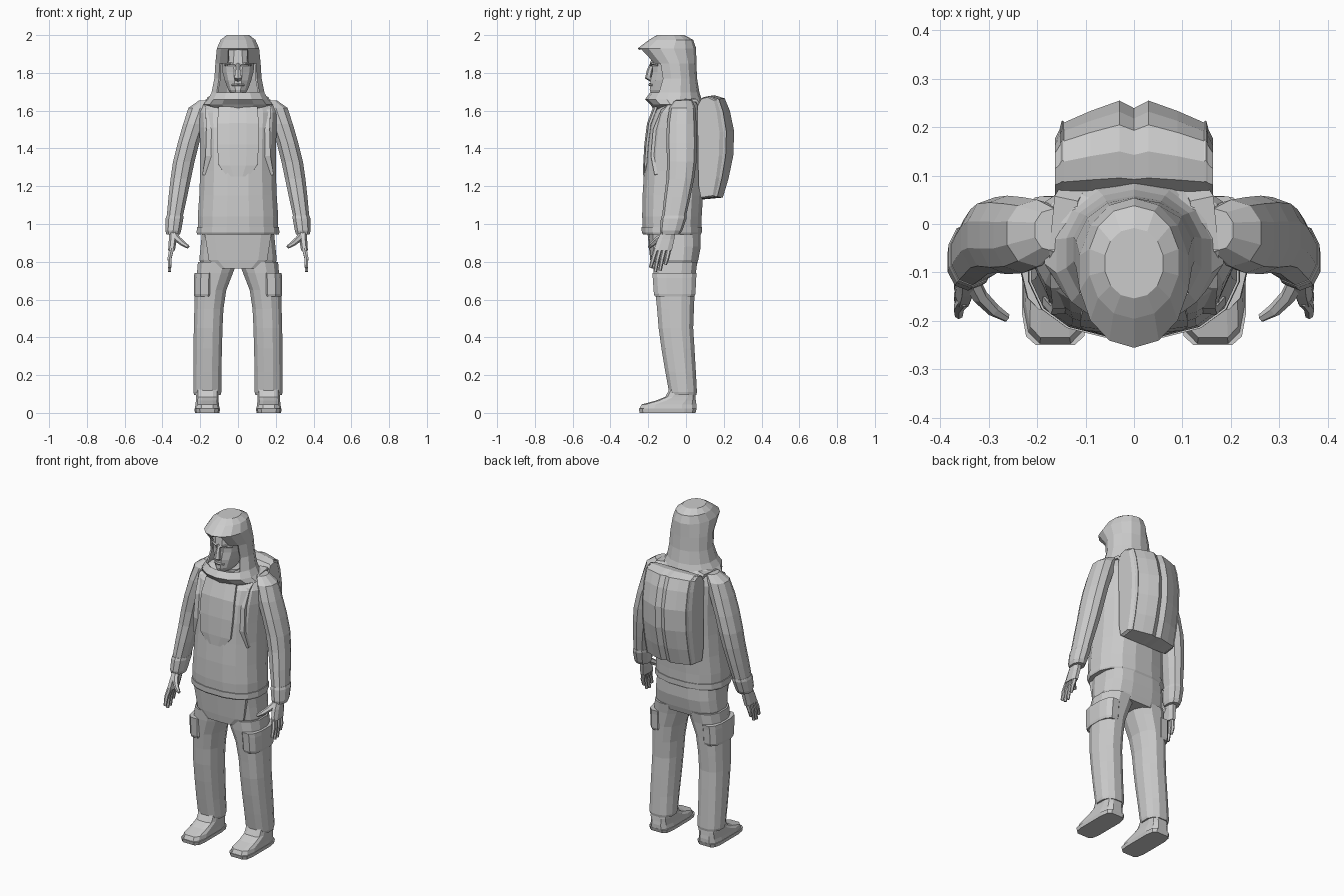
import bpy, bmesh
from math import sin, cos, pi, copysign
from mathutils import Vector


def skin(name, rings, mirror=False, cut=None):
    """Bridge equal rings of points with quads and cap both ends."""
    bm = bmesh.new()
    vs = [[bm.verts.new(p) for p in r] for r in rings]
    n = len(vs[0])
    for a, b in zip(vs, vs[1:]):
        for i in range(n):
            j = (i + 1) % n
            bm.faces.new((a[i], a[j], b[j], b[i]))
    bm.faces.new(vs[0])
    bm.faces.new(vs[-1])
    bmesh.ops.recalc_face_normals(bm, faces=bm.faces)
    if cut:
        gone = [f for f in bm.faces if cut(f.calc_center_median())]
        bmesh.ops.delete(bm, geom=gone, context='FACES')
    me = bpy.data.meshes.new(name)
    bm.to_mesh(me)
    bm.free()
    ob = bpy.data.objects.new(name, me)
    bpy.context.collection.objects.link(ob)
    if mirror:
        m = ob.modifiers.new("Mirror", 'MIRROR')
        m.use_mirror_merge = False
    return ob


def loft(name, rings, n=12, e=0.8, **kw):
    """Horizontal rounded sections: (z, centre x, half width, front y, back y)."""
    def section(z, cx, rx, y0, y1):
        pts = []
        for i in range(n):
            a = 2 * pi * (i + .5) / n
            c, s = cos(a), sin(a)
            # normalise so the flattened polygon still reaches its full extent
            k = cos(pi / n) ** e
            x = copysign(abs(c) ** e, c) * rx / k
            y = copysign(abs(s) ** e, s) * (y1 - y0) / 2 / k
            pts.append((cx + x, (y0 + y1) / 2 + y, z))
        return pts
    return skin(name, [section(*r) for r in rings], **kw)


def tube(name, path, n=6, side=(1, 0, 0), **kw):
    """Sweep along points (x, y, z, half width along side, half thickness)."""
    P = [Vector(p[:3]) for p in path]
    rings = []
    for i, p in enumerate(P):
        t = (P[min(i + 1, len(P) - 1)] - P[max(i - 1, 0)]).normalized()
        u = Vector(side)
        u = (u - t * u.dot(t)).normalized()
        v = t.cross(u)
        w, h = path[i][3:]
        rings.append([p + u * w * cos(2 * pi * (k + .5) / n) + v * h * sin(2 * pi * (k + .5) / n)
                      for k in range(n)])
    return skin(name, rings, **kw)


# Boots with soles
loft("boot_sole", [(0, .163, .065, -.245, .05), (.022, .163, .068, -.25, .056)],
     e=.4, mirror=True)
loft("boot", [(.02, .163, .066, -.248, .055), (.045, .163, .062, -.235, .055),
              (.065, .163, .06, -.16, .052), (.085, .162, .06, -.11, .05),
              (.13, .162, .06, -.085, .045)], e=.55, mirror=True)

# Trousers
loft("trouser_leg", [(.095, .162, .07, -.085, .055), (.11, .162, .074, -.09, .058),
                     (.22, .162, .074, -.11, .052), (.34, .16, .075, -.13, .045),
                     (.45, .158, .076, -.145, .038), (.55, .154, .077, -.153, .042),
                     (.65, .145, .083, -.163, .046), (.74, .122, .095, -.172, .052),
                     (.80, .108, .104, -.175, .06)], e=.85, mirror=True)
loft("hips", [(.775, 0, .19, -.17, .055), (.81, 0, .205, -.178, .065),
              (.88, 0, .198, -.19, .078), (.96, 0, .19, -.2, .078)], n=16, e=.65)
loft("thigh_pocket", [(.615, .178, .053, -.164, .044), (.63, .178, .056, -.17, .05),
                      (.715, .176, .057, -.176, .054), (.74, .174, .057, -.178, .057)],
     e=.75, mirror=True)
loft("shirt_flap", [(.765, 0, .10, -.182, -.14), (.81, 0, .155, -.188, -.12),
                    (.96, 0, .178, -.203, -.11)], n=10, e=.75)

# Jacket body, hem, shoulder yoke and chest panel
loft("jacket", [(.955, 0, .212, -.228, .08), (1.04, 0, .213, -.232, .083),
                (1.15, 0, .205, -.23, .09), (1.28, 0, .2, -.222, .095),
                (1.40, 0, .2, -.215, .1), (1.51, 0, .205, -.2, .1),
                (1.59, 0, .21, -.172, .095), (1.635, 0, .195, -.13, .08),
                (1.67, 0, .13, -.1, .06)], n=16, e=.8)
loft("jacket_hem", [(.945, 0, .216, -.228, .078), (.955, 0, .219, -.234, .084),
                    (.985, 0, .217, -.235, .085)], n=16, e=.8)
tube("chest_panel", [(0, -.158, 1.62, .11, .016), (0, -.192, 1.53, .12, .016),
                     (0, -.206, 1.42, .12, .016), (0, -.214, 1.31, .11, .014),
                     (0, -.217, 1.25, .06, .01)], n=8)

# Sleeves and cuffs
loft("sleeve", [(1.655, .165, .04, -.055, .03), (1.615, .2, .062, -.085, .047),
                (1.53, .23, .06, -.098, .052), (1.43, .262, .057, -.1, .055),
                (1.33, .287, .057, -.097, .052), (1.24, .303, .054, -.1, .04),
                (1.14, .319, .049, -.113, .02), (1.03, .336, .042, -.125, -.005)],
     n=10, e=.9, mirror=True)
loft("cuff", [(1.045, .334, .044, -.125, 0), (1.03, .336, .047, -.13, 0),
              (.965, .343, .042, -.135, -.022), (.945, .343, .036, -.13, -.035)],
     n=10, e=.9, mirror=True)

# Hands
loft("palm", [(.97, .342, .023, -.125, -.055), (.92, .345, .021, -.15, -.062),
              (.86, .352, .018, -.172, -.075)], n=8, mirror=True)
for name, y, end_y, z in [("index_finger", -.158, -.188, .768), ("middle_finger", -.136, -.163, .748),
                          ("ring_finger", -.113, -.138, .752), ("little_finger", -.09, -.11, .785)]:
    tube(name, [(.351, y, .87, .014, .013), (.362, (y + end_y) / 2, .82, .012, .012),
                (.362, end_y, z, .009, .009)], mirror=True)
tube("thumb", [(.34, -.11, .945, .018, .02), (.318, -.15, .918, .016, .017),
               (.29, -.178, .895, .014, .014), (.263, -.194, .878, .009, .009)],
     side=(0, 1, 0), mirror=True)

# Face, nose, brows and neck
loft("head", [(1.6, 0, .055, -.13, .0), (1.675, 0, .055, -.14, .0),
              (1.685, 0, .035, -.185, -.02), (1.71, 0, .052, -.192, 0),
              (1.76, 0, .07, -.188, .02), (1.805, 0, .082, -.178, .03),
              (1.83, 0, .085, -.178, .03), (1.85, 0, .085, -.188, .03),
              (1.92, 0, .083, -.18, .02), (1.96, 0, .06, -.14, -.01)], n=12, e=1)
tube("nose", [(0, -.178, 1.85, .01, .012), (0, -.192, 1.81, .014, .016),
              (0, -.2, 1.775, .022, .018), (0, -.18, 1.762, .018, .012)])
tube("brow", [(.01, -.184, 1.842, .007, .009), (.04, -.178, 1.85, .007, .009),
              (.066, -.15, 1.842, .005, .008)], side=(0, 0, 1), mirror=True)
tube("mouth", [(-.03, -.175, 1.735, .006, .01), (0, -.19, 1.738, .009, .01),
               (.03, -.175, 1.735, .006, .01)], side=(0, 0, 1))

# Hood with open face and peaked brim, flowing into the collar
hood = loft("hood", [(1.595, 0, .12, -.16, .078), (1.632, 0, .185, -.185, .085),
                     (1.66, 0, .16, -.213, .08), (1.695, 0, .14, -.188, .068),
                     (1.77, 0, .125, -.16, .056), (1.85, 0, .12, -.175, .052),
                     (1.93, 0, .112, -.252, .05), (1.975, 0, .092, -.193, .035),
                     (2.0, 0, .06, -.152, -.01)], n=14, e=.97,
            cut=lambda c: (1.69 < c.z < 1.85 and c.y < -.115) or c.z < 1.6
            or (1.85 < c.z < 1.92 and c.y < 0 and abs(c.x) < .045))
s = hood.modifiers.new("Cloth", 'SOLIDIFY')
s.thickness = .01
s.offset = -1

# Backpack: side profile repeated across the width, with a centre groove
PROFILE = [(.06, 1.63), (.095, 1.672), (.15, 1.682), (.205, 1.665), (.232, 1.6),
           (.255, 1.49), (.25, 1.36), (.225, 1.24), (.195, 1.14), (.09, 1.13), (.07, 1.2)]


def pack(name, slices, **kw):
    """Slices are (x, depth factor, height factor)."""
    skin(name, [[(x, .06 + (y - .06) * d, 1.405 + (z - 1.405) * h) for y, z in PROFILE]
                for x, d, h in slices], **kw)


half = [(.03, 1.0, 1), (.09, .89, .995), (.148, .76, .98), (.163, .6, .96)]
pack("backpack", [(-x, d, h) for x, d, h in reversed(half)] + [(0, .92, .99)] + half)
pack("backpack_edge", [(.145, .78, .985), (.149, .79, .985), (.153, .72, .975)], mirror=True)

# Shoulder straps
tube("shoulder_strap", [(.12, .08, 1.61, .035, .012), (.14, .05, 1.655, .035, .012),
                        (.15, -.05, 1.648, .035, .012), (.15, -.125, 1.6, .032, .012),
                        (.148, -.166, 1.5, .028, .012), (.155, -.178, 1.36, .024, .012),
                        (.175, -.158, 1.26, .02, .012)], n=4, mirror=True)
